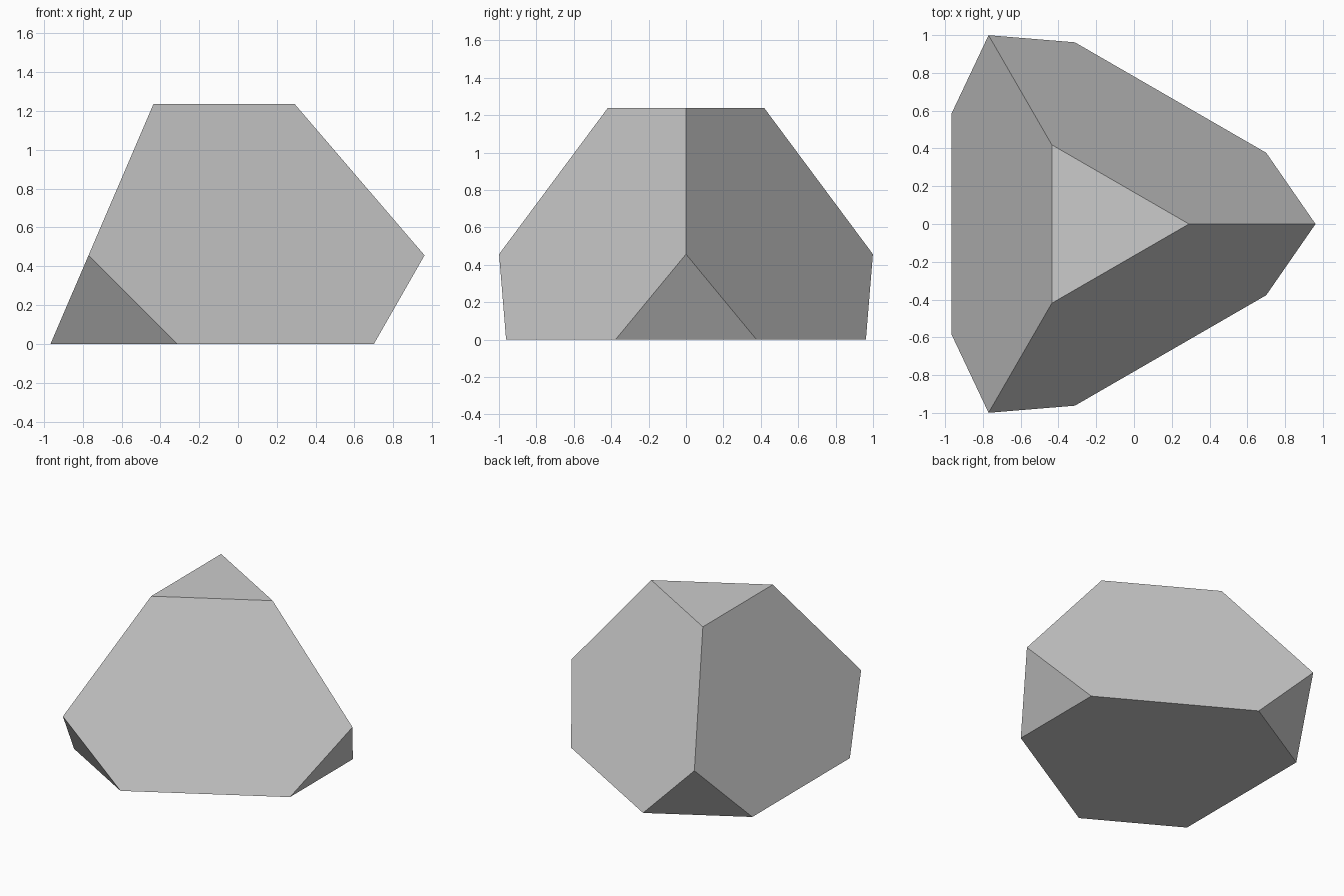
import bpy
import bmesh
from math import cos, sin, tau
from mathutils import Matrix, Vector

cube = bpy.data.objects.get("Cube")
if cube:
    bpy.data.objects.remove(cube)

HEIGHT = 1.237
BASE_RADIUS, TOP_RADIUS = 1.546, 0.484
AXIS_X = -0.193

# Plain grey material
grey = bpy.data.materials.new("grey")
grey.use_nodes = True
colour = (0.6, 0.6, 0.6, 1)
grey.diffuse_color = colour
grey.node_tree.nodes["Principled BSDF"].inputs["Base Color"].default_value = colour

# Three-sided frustum standing on the ground, one corner pointing to +x
bm = bmesh.new()
bmesh.ops.create_cone(bm, cap_ends=True, segments=3, radius1=BASE_RADIUS,
                      radius2=TOP_RADIUS, depth=HEIGHT,
                      matrix=Matrix.Translation((0, 0, HEIGHT / 2)))
corner = max(bm.verts, key=lambda v: v.co.xy.length).co
turn = Matrix.Rotation(-Vector((1, 0)).angle_signed(corner.xy) * -1, 3, "Z")
bmesh.ops.rotate(bm, verts=bm.verts, cent=(0, 0, 0), matrix=turn)

# Slice off the three base corners and cap each cut
for i in range(3):
    a = i * tau / 3
    bmesh.ops.bisect_plane(
        bm, geom=bm.verts[:] + bm.edges[:] + bm.faces[:],
        plane_co=(0.893 * cos(a), 0.893 * sin(a), 0),
        plane_no=(0.455 * cos(a), 0.455 * sin(a), -0.26), clear_outer=True)
    bmesh.ops.holes_fill(bm, edges=[e for e in bm.edges if e.is_boundary])

bmesh.ops.translate(bm, verts=bm.verts, vec=(AXIS_X, 0, 0))
bmesh.ops.recalc_face_normals(bm, faces=bm.faces)

mesh = bpy.data.meshes.new("truncated_tetrahedron")
bm.to_mesh(mesh)
bm.free()
mesh.materials.append(grey)
solid = bpy.data.objects.new("truncated_tetrahedron", mesh)
bpy.context.collection.objects.link(solid)
